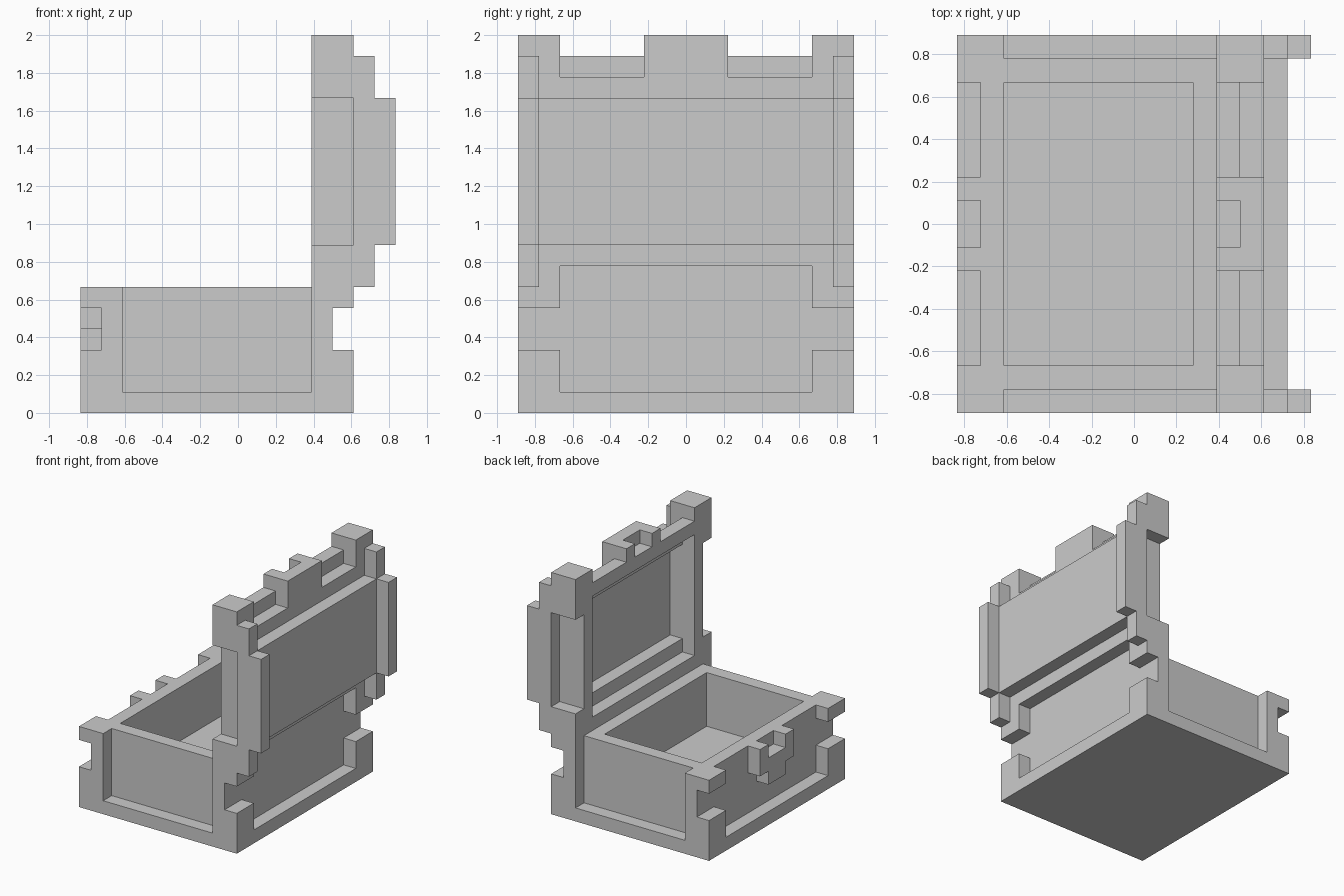
import bpy, bmesh
from mathutils import Vector

if "Cube" in bpy.data.objects:
    bpy.data.objects.remove(bpy.data.objects["Cube"])

U = 1 / 9                      # one block of the chest
ORIGIN = Vector((-7.5, -8, 0))  # grid corner, in blocks
cells = {}                     # block -> part name


def fill(part, xs, ys, zs):
    """Fill a box of blocks (or carve it when part is None), mirrored in y."""
    for x in range(*xs):
        for y in range(*ys):
            for z in range(*zs):
                for c in ((x, y, z), (x, 15 - y, z)):
                    if part:
                        cells[c] = part
                    else:
                        cells.pop(c, None)


# Base: solid box, carved to leave hollow, recessed panels and corner notches
fill("chest_base", (0, 13), (0, 8), (0, 6))
fill(None, (2, 10), (2, 8), (2, 6))
fill(None, (2, 11), (0, 1), (1, 6))
fill(None, (0, 1), (2, 8), (1, 6))
fill(None, (12, 13), (2, 8), (1, 6))
for x in (0, 12):
    fill(None, (x, x + 1), (0, 2), (3, 5))

# Latch on the base
fill("latch", (0, 1), (6, 8), (4, 6))
fill("latch", (0, 1), (7, 8), (3, 4))
fill(None, (0, 1), (7, 8), (5, 6))

# Open lid: end walls with recess, then stepped hollow shell
fill("chest_lid", (11, 13), (0, 2), (6, 18))
fill(None, (11, 13), (0, 1), (8, 15))
for s in (0, 1):
    fill("chest_lid", (11 + s, 12 + s), (2, 8), (6 + s, 17 - s))
    fill(None, (11 + s, 12 + s), (2, 8), (7 + s, 16 - s))
fill("chest_lid", (13, 14), (1, 8), (8, 15))

# Raised rims at the lid ends
fill("lid_rims", (13, 14), (0, 1), (6, 17))
fill("lid_rims", (14, 15), (0, 1), (8, 15))

# Catch on the lid edge
fill("lid_catch", (11, 13), (6, 8), (16, 18))
fill(None, (11, 12), (7, 8), (17, 18))


def skin(part):
    """Mesh the exposed sides of a part and merge them into flat faces."""
    bm = bmesh.new()
    for c, name in cells.items():
        if name != part:
            continue
        for axis in range(3):
            for side in (0, 1):
                n = list(c)
                n[axis] += 2 * side - 1
                if tuple(n) in cells:
                    continue
                quad = []
                for a, b in ((0, 0), (1, 0), (1, 1), (0, 1)):
                    p = Vector(c)
                    p[axis] += side
                    p[(axis + 1) % 3] += a
                    p[(axis + 2) % 3] += b
                    quad.append(bm.verts.new((p + ORIGIN) * U))
                bm.faces.new(quad if side else quad[::-1])
    bmesh.ops.remove_doubles(bm, verts=bm.verts, dist=1e-4)
    bmesh.ops.dissolve_limit(bm, angle_limit=0.01, verts=bm.verts, edges=bm.edges)
    mesh = bpy.data.meshes.new(part)
    bm.to_mesh(mesh)
    bm.free()
    bpy.context.collection.objects.link(bpy.data.objects.new(part, mesh))


for part in ("chest_base", "latch", "chest_lid", "lid_rims", "lid_catch"):
    skin(part)
